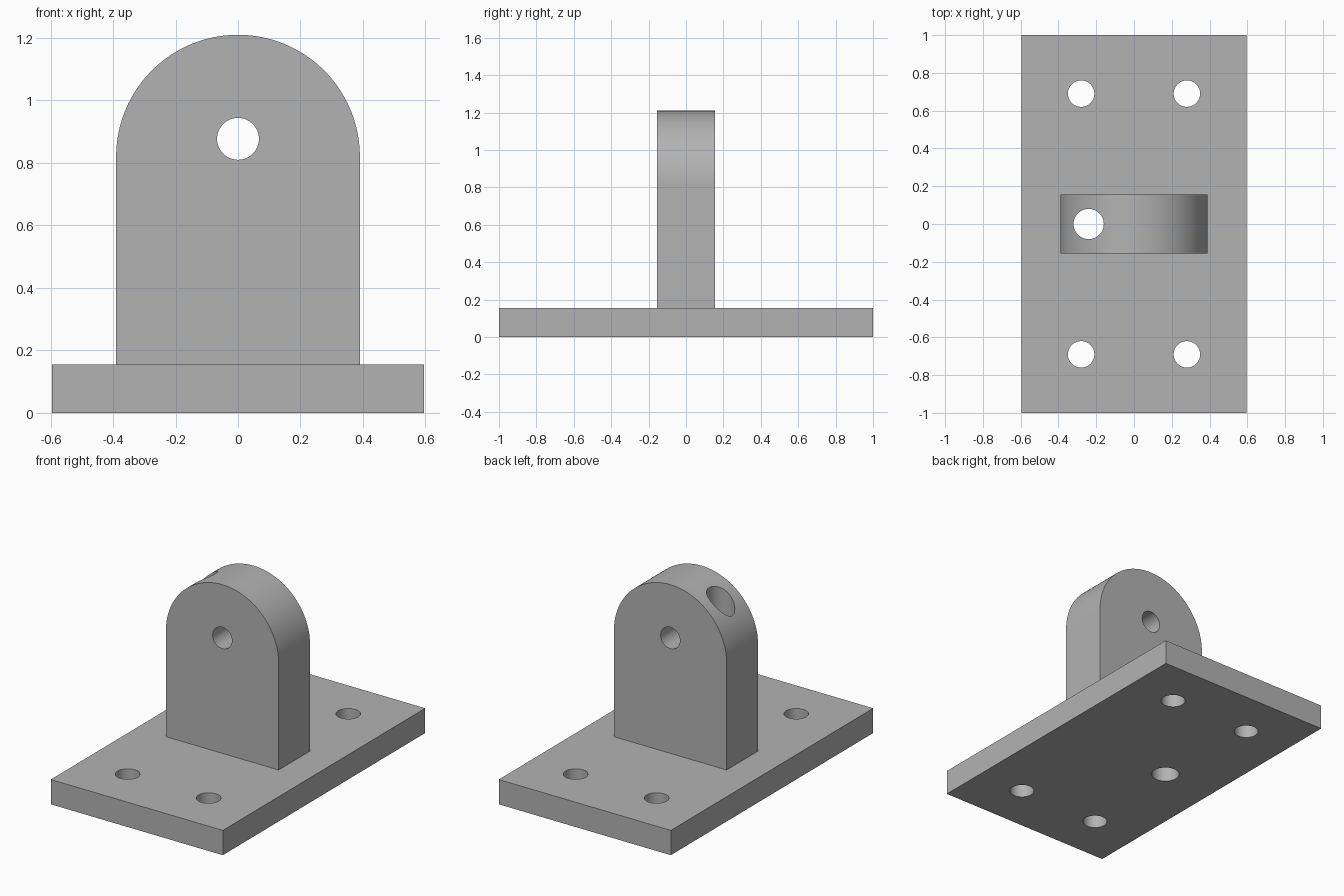
import bpy
import bmesh
import math

cube = bpy.data.objects.get("Cube")
if cube:
    bpy.data.objects.remove(cube, do_unlink=True)

HALF_X, HALF_Y, PLATE_TOP = 0.595, 1.0, 0.155
LUG_RADIUS, LUG_HALF_Y, ARC_Z = 0.39, 0.155, 0.82

grey = bpy.data.materials.new("plain grey")
grey.use_nodes = True
colour = (0.45, 0.45, 0.45, 1)
grey.diffuse_color = colour
grey.node_tree.nodes["Principled BSDF"].inputs["Base Color"].default_value = colour


def extrude(name, outline, offset):
    """Solid made by sweeping a closed outline along an offset."""
    bm = bmesh.new()
    face = bm.faces.new([bm.verts.new(p) for p in outline])
    swept = bmesh.ops.extrude_face_region(bm, geom=[face])["geom"]
    verts = [v for v in swept if isinstance(v, bmesh.types.BMVert)]
    bmesh.ops.translate(bm, verts=verts, vec=offset)
    bmesh.ops.recalc_face_normals(bm, faces=bm.faces)
    mesh = bpy.data.meshes.new(name)
    bm.to_mesh(mesh)
    bm.free()
    mesh.materials.append(grey)
    obj = bpy.data.objects.new(name, mesh)
    bpy.context.collection.objects.link(obj)
    return obj


def drill(obj, location, radius, rotation=(0, 0, 0)):
    """Cut a round through hole."""
    bpy.ops.mesh.primitive_cylinder_add(vertices=64, radius=radius, depth=4,
                                        location=location, rotation=rotation)
    cutter = bpy.context.object
    cutter.hide_render = True
    cutter.data.materials.append(grey)
    mod = obj.modifiers.new("hole", 'BOOLEAN')
    mod.operation = 'DIFFERENCE'
    mod.solver = 'EXACT'
    mod.object = cutter
    bpy.context.view_layer.objects.active = obj
    bpy.ops.object.modifier_apply(modifier=mod.name)
    bpy.data.objects.remove(cutter, do_unlink=True)


# Flat mounting plate
corners = [(-1, -1), (1, -1), (1, 1), (-1, 1)]
plate = extrude("base_plate", [(x * HALF_X, y * HALF_Y, 0) for x, y in corners],
                (0, 0, PLATE_TOP))

# Upright lug with a half-round top
outline = [(-LUG_RADIUS, -LUG_HALF_Y, PLATE_TOP), (LUG_RADIUS, -LUG_HALF_Y, PLATE_TOP)]
for i in range(65):
    a = math.pi * i / 64
    outline.append((LUG_RADIUS * math.cos(a), -LUG_HALF_Y,
                    ARC_Z + LUG_RADIUS * math.sin(a)))
lug = extrude("upright_lug", outline, (0, 2 * LUG_HALF_Y, 0))

# Four bolt holes in the plate
for x, y in corners:
    drill(plate, (x * 0.28, y * 0.69, 0), 0.07)

# Pin hole through the lug, and an offset vertical bore through both parts
drill(lug, (0, 0, 0.877), 0.067, (math.pi / 2, 0, 0))
for part in (plate, lug):
    drill(part, (-0.24, 0, 0), 0.08)

# Smooth round surfaces with crisp edges
bpy.ops.object.select_all(action='DESELECT')
for part in (plate, lug):
    part.select_set(True)
bpy.context.view_layer.objects.active = lug
bpy.ops.object.shade_smooth_by_angle(angle=math.radians(30))
